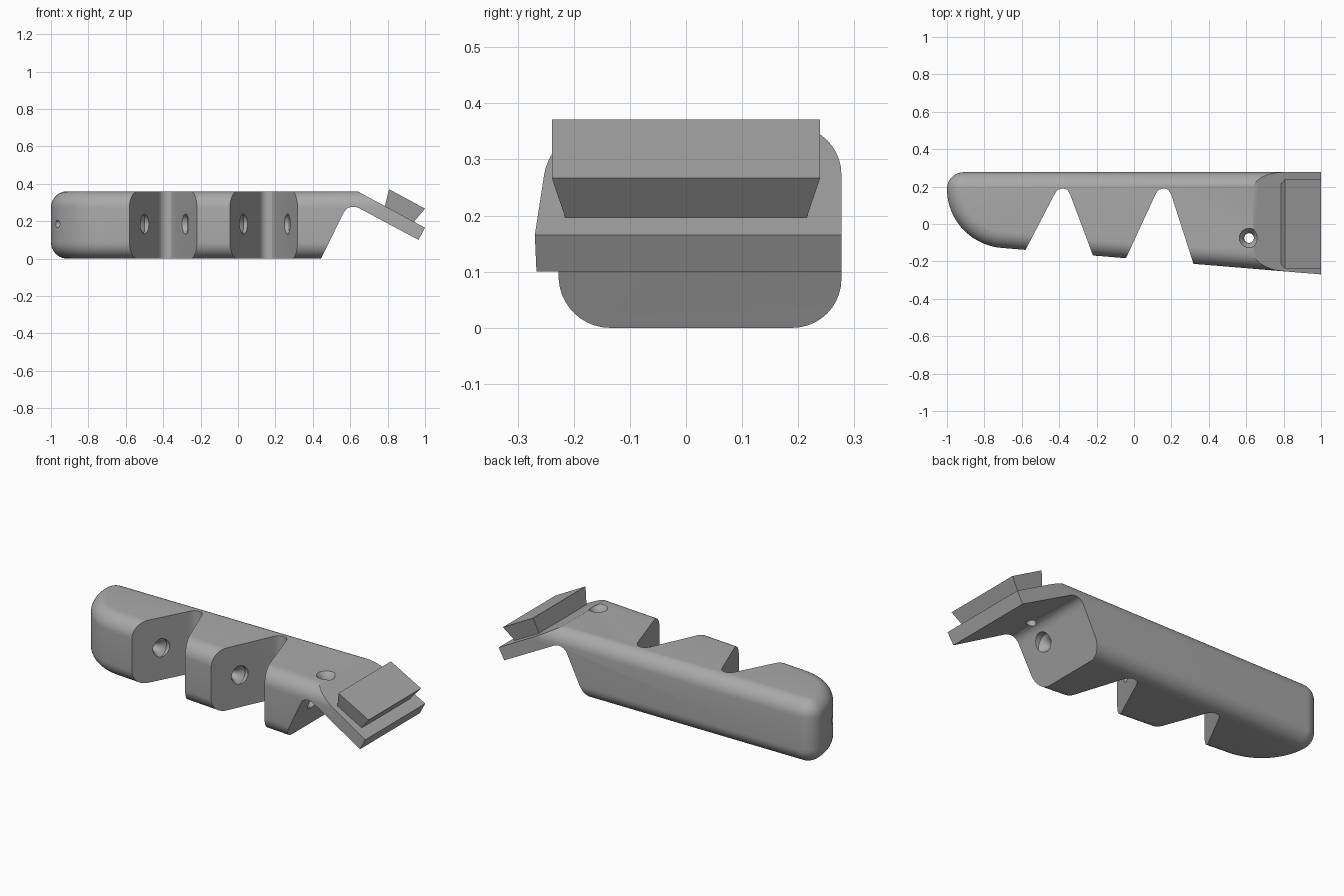
import bpy, bmesh
from math import sin, cos, pi, radians
from mathutils import Vector, Matrix

cube = bpy.data.objects.get("Cube")
if cube:
    bpy.data.objects.remove(cube)

grey = bpy.data.materials.new("plain_grey")
grey.use_nodes = True
grey.diffuse_color = (0.4, 0.4, 0.4, 1)
grey.node_tree.nodes["Principled BSDF"].inputs["Base Color"].default_value = grey.diffuse_color


def loft(name, rings):
    """Closed solid through rings with equal vertex counts."""
    bm = bmesh.new()
    rows = [[bm.verts.new(p) for p in ring] for ring in rings]
    n = len(rows[0])
    for a, b in zip(rows, rows[1:]):
        for i in range(n):
            j = (i + 1) % n
            bm.faces.new((a[i], a[j], b[j], b[i]))
    bm.faces.new(rows[0][::-1])
    bm.faces.new(rows[-1])
    bmesh.ops.recalc_face_normals(bm, faces=bm.faces)
    mesh = bpy.data.meshes.new(name)
    bm.to_mesh(mesh)
    bm.free()
    mesh.materials.append(grey)
    obj = bpy.data.objects.new(name, mesh)
    bpy.context.collection.objects.link(obj)
    return obj


def lathe(name, profile, matrix, sides=24):
    """Solid of revolution about local z from (z, radius) pairs."""
    return loft(name, [[matrix @ Vector((r * cos(2 * pi * i / sides), r * sin(2 * pi * i / sides), z))
                        for i in range(sides)] for z, r in profile])


def arc(cx, cy, rx, ry, start, end, steps):
    angles = [radians(start + (end - start) * i / steps) for i in range(steps + 1)]
    return [Vector((cx + rx * cos(a), cy + ry * sin(a))) for a in angles]


def inset(points, d):
    """Mitred inward offset of an anticlockwise outline."""
    result = []
    for i, p in enumerate(points):
        u = (p - points[i - 1]).normalized()
        v = (points[(i + 1) % len(points)] - p).normalized()
        nu, nv = Vector((-u.y, u.x)), Vector((-v.y, v.x))
        result.append(p + (nu + nv) * d / (1 + nu.dot(nv)))
    return result


def carve(target, cutter, operation='DIFFERENCE'):
    mod = target.modifiers.new("carve", 'BOOLEAN')
    mod.operation, mod.solver, mod.object = operation, 'EXACT', cutter
    bpy.context.view_layer.objects.active = target
    bpy.ops.object.modifier_apply(modifier=mod.name)
    bpy.data.objects.remove(cutter)


# Finger body: rounded outline with rolled top and bottom rims
height, rim, steps = 0.36, 0.087, 10
outline = arc(-0.91, 0.187, 0.09, 0.09, 90, 180, 10)
outline += arc(-0.68, 0.187, 0.32, 0.316, 180, 265, 20)[1:]
outline += [Vector((1.2, -0.286)), Vector((1.2, 0.277))]
levels = []
for k in range(steps + 1):
    a = k * pi / 2 / steps
    levels.append((rim * (1 - cos(a)), rim * (1 - sin(a))))
levels += [(height - z, d) for z, d in reversed(levels)]
body = loft("finger_body", [[(p.x, p.y, z) for p in inset(outline, d)] for z, d in levels])

# Side shape: slanted end and thin sloping tip plate
side = [(-1.2, -0.1), (0.395, -0.1), (0.562, 0.24), (0.572, 0.257), (0.587, 0.27),
        (0.605, 0.277), (0.625, 0.277), (0.645, 0.271), (0.965, 0.1), (1.0, 0.165),
        (0.635, 0.362), (0.45, 0.462), (-1.2, 0.462)]
carve(body, loft("side_shape", [[(x, y, z) for x, z in side] for y in (-0.6, 0.6)]), 'INTERSECT')

# Knuckle notches: V cuts with rounded roots
for x, left, right in ((-0.385, (-0.58, -0.138), (-0.22, -0.167)),
                       (0.155, (-0.043, -0.183), (0.318, -0.213))):
    roots = [(x + 0.045, 0.155), (x + 0.036, 0.172), (x + 0.026, 0.184), (x + 0.012, 0.189),
             (x - 0.004, 0.189), (x - 0.02, 0.184), (x - 0.032, 0.172), (x - 0.042, 0.155)]

    def extend(root, rim_point):
        return tuple(Vector(root).lerp(Vector(rim_point), 1.4))
    vee = [extend(roots[-1], left), extend(roots[0], right)] + roots
    carve(body, loft("notch", [[(px, py, z) for px, py in vee] for z in (-0.2, 0.6)]))

# Cord channel: narrow bore flaring towards each notch face
bore, flare, depth = 0.02, 0.034, 0.055
profile = [(-1.2, bore)]
for face, direction in ((-0.505, 1), (-0.275, -1), (0.025, 1), (0.27, -1), (0.53, 1)):
    ts = [i / 6 for i in range(7)]
    part = [(face - direction * depth * (1 - t), bore + flare * t ** 2) for t in ts]
    profile += part[::direction]
profile.append((0.65, bore + flare))
axis = Vector((1, -0.075, 0))
aim = Matrix.Translation((0, -0.03, 0.185)) @ axis.to_track_quat('Z', 'Y').to_matrix().to_4x4()
carve(body, lathe("cord_channel", profile, aim))

# Cord exit hole through the root of the tip plate
funnel = [(0.22, 0.026), (0.3, 0.026)]
funnel += [(0.3 + 0.06 * i / 6, 0.026 + 0.026 * (i / 6) ** 2) for i in range(1, 7)] + [(0.45, 0.052)]
carve(body, lathe("cord_exit", funnel, Matrix.Translation((0.615, -0.075, 0))))

# Dovetail block on the tip plate
base = [(0.785, 0.28), (0.94, 0.196)]
top = [(0.808, 0.371), (1.0, 0.267)]
rings = []
for (x0, z0), (x1, z1), w in ((*base, 0.215), (*top, 0.239)):
    rings.append([(x0, -w, z0), (x1, -w, z1), (x1, w, z1), (x0, w, z0)])
loft("dovetail_block", rings)

# Smooth rounded surfaces, keep creases sharp
bpy.ops.object.select_all(action='DESELECT')
body.select_set(True)
bpy.context.view_layer.objects.active = body
bpy.ops.object.shade_smooth_by_angle(angle=radians(30))
